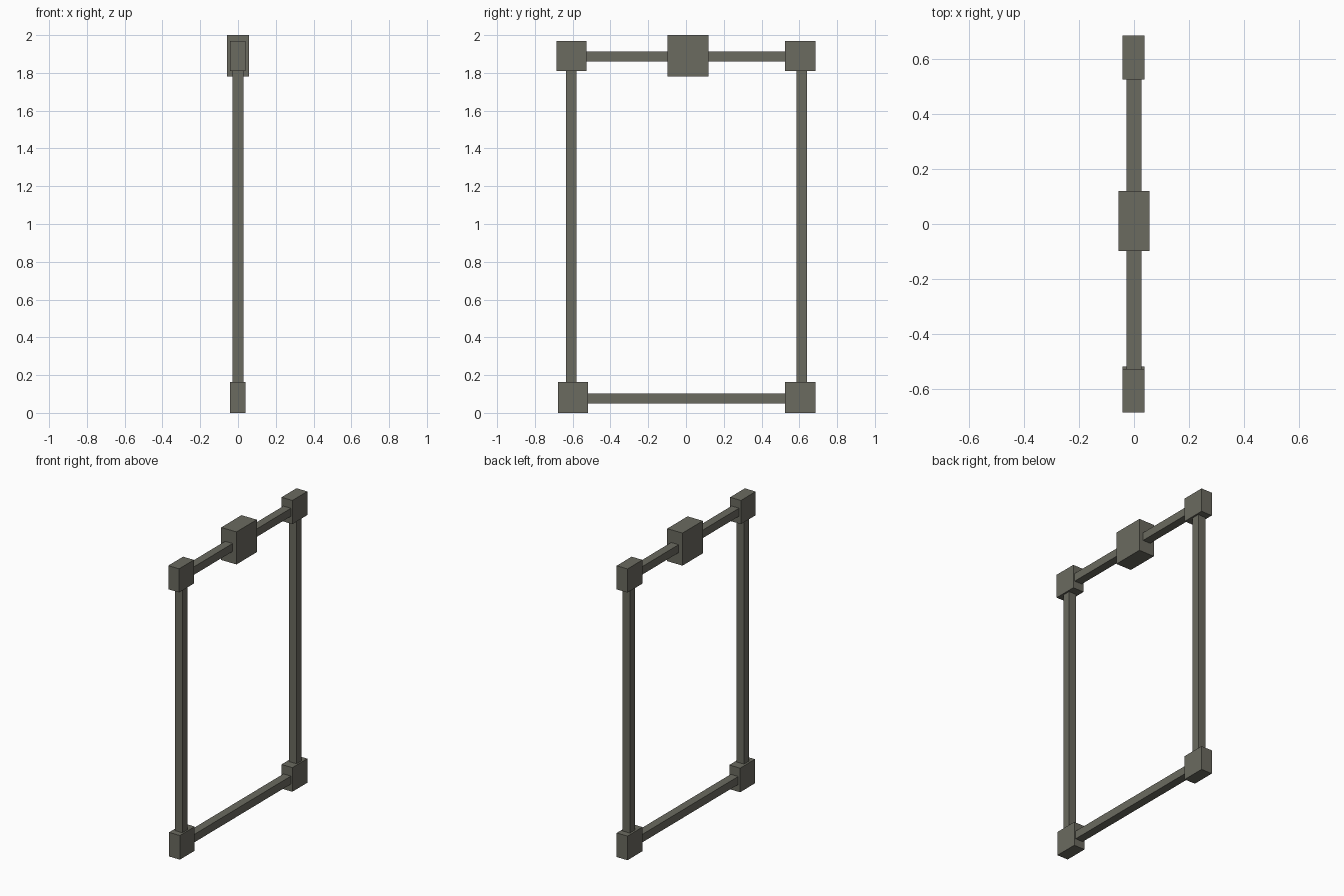
import bpy

if "Cube" in bpy.data.objects:
    bpy.data.objects.remove(bpy.data.objects["Cube"])

# Single dull grey-olive colour
grey = bpy.data.materials.new("olive grey")
grey.diffuse_color = (0.147, 0.145, 0.117, 1)
grey.use_nodes = True
grey.node_tree.nodes["Principled BSDF"].inputs["Base Color"].default_value = grey.diffuse_color


def box(name, x, y, z):
    """Box from (min, max) ranges on each axis."""
    bpy.ops.mesh.primitive_cube_add(size=1)
    ob = bpy.context.object
    ob.name = name
    ob.location = [(a + b) / 2 for a, b in (x, y, z)]
    ob.scale = [b - a for a, b in (x, y, z)]
    bpy.ops.object.transform_apply(location=True, scale=True)
    ob.data.materials.append(grey)


BLOCK_X = (-0.042, 0.039)
BAR_X = (-0.028, 0.028)

# Corner blocks
box("bottom_left_block", BLOCK_X, (-0.677, -0.518), (0, 0.163))
box("bottom_right_block", BLOCK_X, (0.525, 0.685), (0, 0.163))
box("top_left_block", BLOCK_X, (-0.685, -0.527), (1.81, 1.97))
box("top_right_block", BLOCK_X, (0.525, 0.685), (1.81, 1.97))

# Larger block in the middle of the top rail
box("keystone_block", (-0.057, 0.057), (-0.098, 0.119), (1.78, 2.0))

# Posts and rails
box("left_post", BAR_X, (-0.635, -0.58), (0.1, 1.88))
box("right_post", BAR_X, (0.586, 0.641), (0.1, 1.88))
box("bottom_rail", BAR_X, (-0.6, 0.6), (0.049, 0.103))
box("top_rail", BAR_X, (-0.6, 0.6), (1.86, 1.914))
